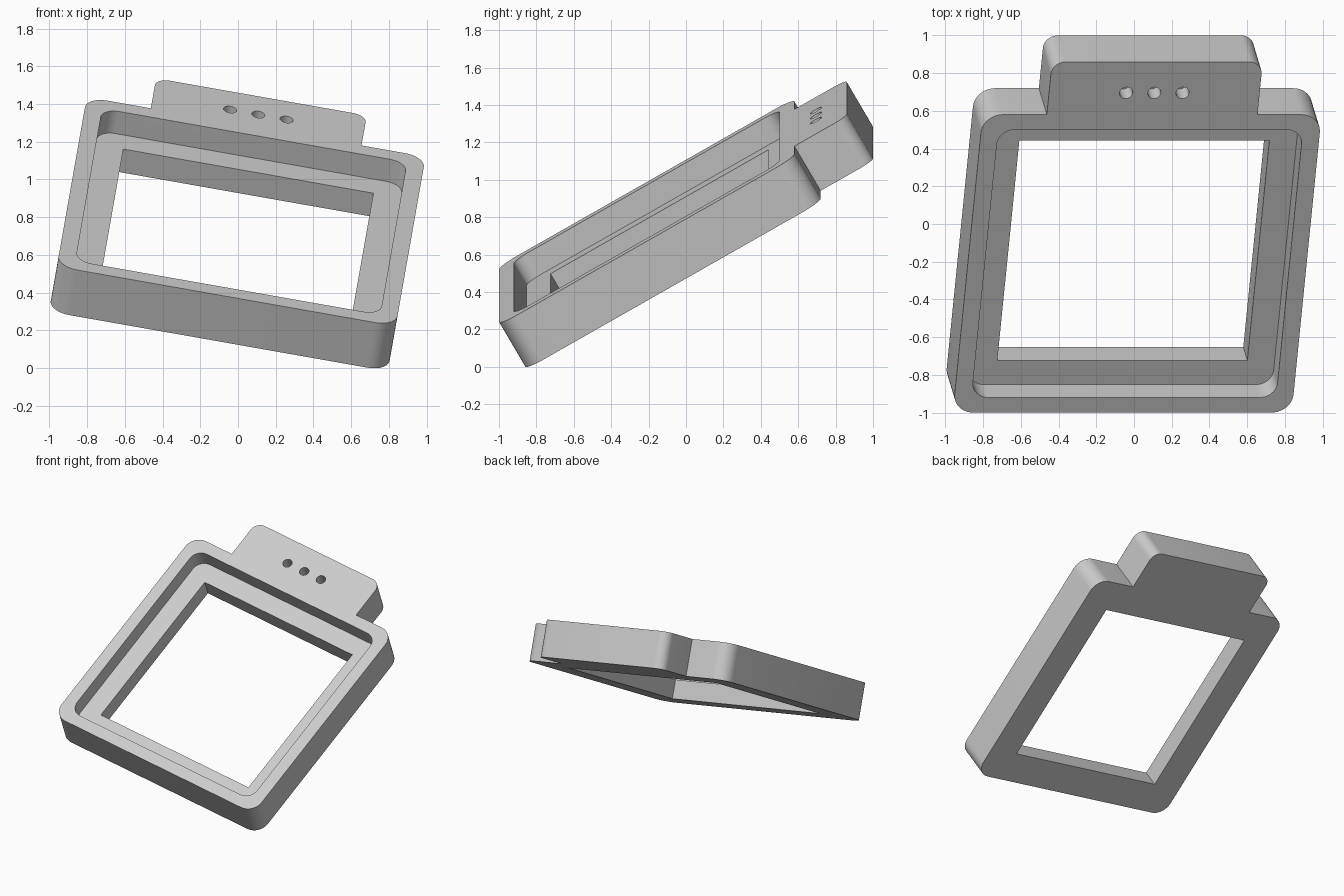
import bpy, bmesh
from math import radians, cos, sin, pi
from mathutils import Vector

cube = bpy.data.objects.get("Cube")
if cube:
    bpy.data.objects.remove(cube, do_unlink=True)

HALF = 0.912        # half the side of the square body
TAB = 0.567         # half the tab width
TAB_TOP = 1.235     # far edge of the tab
THICK = 0.28
POCKET_Z = 0.143    # height of the ledge inside the frame


def fillet(corners, steps=10):
    """Turn (x, y, radius) right-angle corners into a rounded outline."""
    pts = []
    for i, (x, y, r) in enumerate(corners):
        p = Vector((x, y))
        if r == 0:
            pts.append(p)
            continue
        a = (Vector(corners[i - 1][:2]) - p).normalized() * r
        b = (Vector(corners[(i + 1) % len(corners)][:2]) - p).normalized() * r
        for k in range(steps + 1):
            t = k / steps * pi / 2
            pts.append(p + a * (1 - sin(t)) + b * (1 - cos(t)))
    return pts


def square(half, r):
    return fillet([(-half, -half, r), (half, -half, r), (half, half, r), (-half, half, r)])


def circle(x, y, r, n=32):
    return [Vector((x + r * cos(2 * pi * i / n), y + r * sin(2 * pi * i / n))) for i in range(n)]


def prism(name, outline, z0, z1):
    bm = bmesh.new()
    base = bm.faces.new([bm.verts.new((p.x, p.y, z0)) for p in outline])
    ext = bmesh.ops.extrude_face_region(bm, geom=[base])
    top = [v for v in ext["geom"] if isinstance(v, bmesh.types.BMVert)]
    bmesh.ops.translate(bm, verts=top, vec=(0, 0, z1 - z0))
    bmesh.ops.recalc_face_normals(bm, faces=bm.faces)
    mesh = bpy.data.meshes.new(name)
    bm.to_mesh(mesh)
    bm.free()
    obj = bpy.data.objects.new(name, mesh)
    bpy.context.collection.objects.link(obj)
    return obj


# Body and tab share one outline
R, TR = 0.11, 0.075
frame = prism("frame_with_tab", fillet([
    (-HALF, -HALF, R), (HALF, -HALF, R), (HALF, HALF, R), (TAB, HALF, 0),
    (TAB, TAB_TOP, TR), (-TAB, TAB_TOP, TR), (-TAB, HALF, 0), (-HALF, HALF, R)]), 0, THICK)

# Recess, window opening and the three blind holes in the tab
cutters = [prism("recess_cutter", square(0.82, 0.09), POCKET_Z, 0.5),
           prism("window_cutter", square(0.673, 0), -0.2, 0.4)]
for i in (-1, 0, 1):
    cutters.append(prism("hole_cutter", circle(i * 0.152, HALF + 0.133, 0.035), THICK - 0.1, 0.4))

bpy.context.view_layer.objects.active = frame
frame.select_set(True)
for cutter in cutters:
    cutter.hide_render = True
    mod = frame.modifiers.new(cutter.name, "BOOLEAN")
    mod.operation = "DIFFERENCE"
    mod.solver = "EXACT"
    mod.object = cutter
    bpy.ops.object.modifier_apply(modifier=mod.name)
    bpy.data.objects.remove(cutter, do_unlink=True)

# Plain grey plastic
grey = bpy.data.materials.new("light_grey")
grey.use_nodes = True
colour = (0.6, 0.6, 0.6, 1)
grey.diffuse_color = colour
grey.node_tree.nodes["Principled BSDF"].inputs["Base Color"].default_value = colour
frame.data.materials.clear()
frame.data.materials.append(grey)

bpy.ops.object.shade_smooth_by_angle(angle=radians(30))

# Tilted stance, resting on its lowest corner
frame.rotation_euler = (radians(30), radians(10), 0)
frame.location = (-0.025, -0.07, 0.591)
